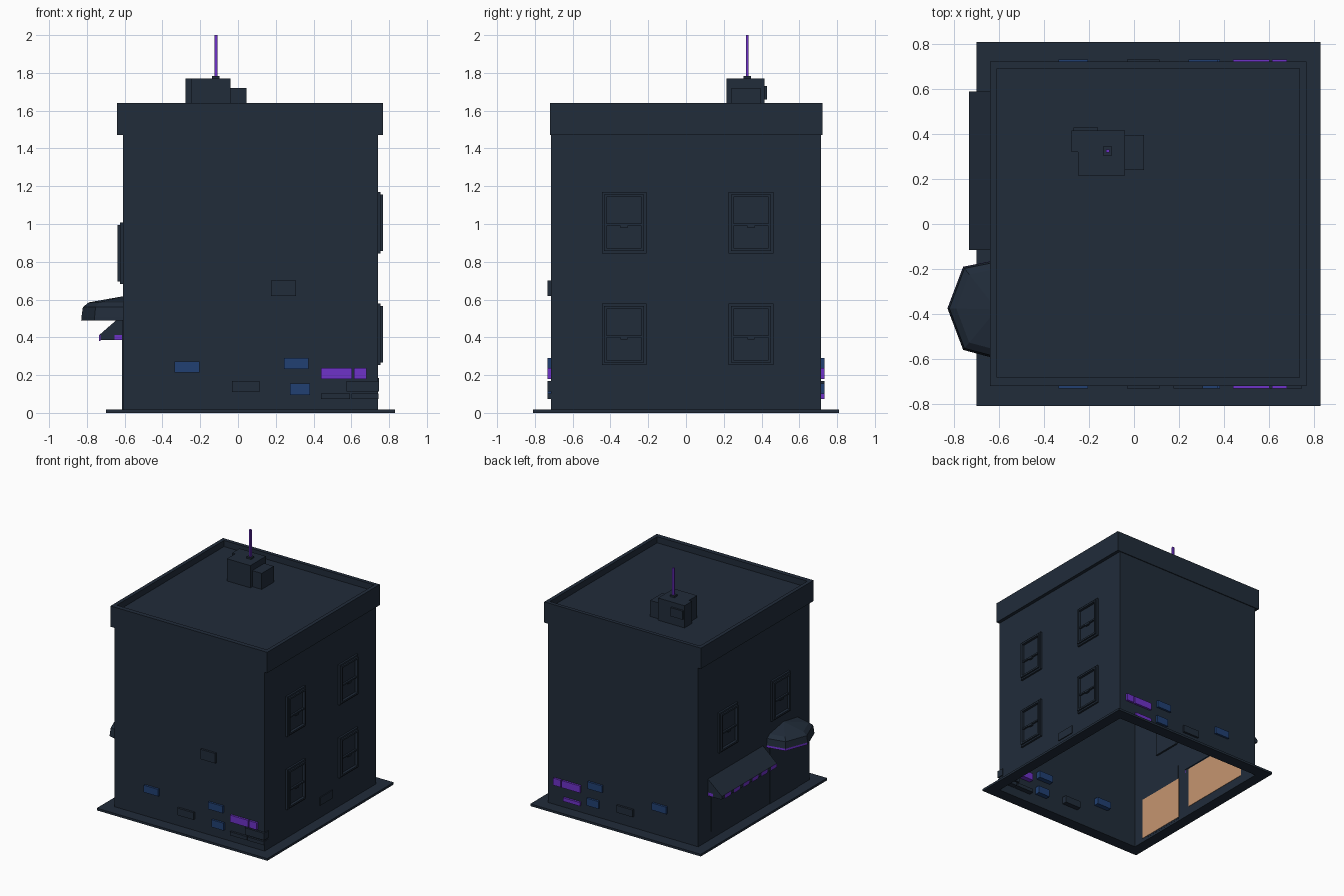
import bpy, bmesh
from mathutils import Vector

if "Cube" in bpy.data.objects:
    bpy.data.objects.remove(bpy.data.objects["Cube"])


def mat(name, rgb):
    m = bpy.data.materials.new(name)
    m.diffuse_color = (*rgb, 1)
    m.use_nodes = True
    m.node_tree.nodes["Principled BSDF"].inputs["Base Color"].default_value = m.diffuse_color
    return m


DARK = mat("dark_slate", (0.015, 0.025, 0.042))
PURPLE = mat("purple", (0.156, 0.032, 0.58))
BLUE = mat("blue", (0.015, 0.051, 0.17))
TAN = mat("tan", (0.56, 0.30, 0.16))


def finish(name, bm, *mats):
    bmesh.ops.recalc_face_normals(bm, faces=bm.faces)
    me = bpy.data.meshes.new(name)
    bm.to_mesh(me)
    bm.free()
    for m in mats:
        me.materials.append(m)
    ob = bpy.data.objects.new(name, me)
    bpy.context.collection.objects.link(ob)
    return ob


def add_box(bm, x0, x1, y0, y1, z0, z1):
    vs = bmesh.ops.create_cube(bm, size=1)["verts"]
    for v in vs:
        v.co = Vector(((x0 + x1) / 2 + v.co.x * (x1 - x0),
                       (y0 + y1) / 2 + v.co.y * (y1 - y0),
                       (z0 + z1) / 2 + v.co.z * (z1 - z0)))
    return vs


def box(name, m, *b):
    bm = bmesh.new()
    add_box(bm, *b)
    return finish(name, bm, m)


def frame(bm, outer, inner, z0, z1):
    """Rectangular ring in plan: outer and inner are (x0, x1, y0, y1)."""
    rings = []
    for x0, x1, y0, y1 in (outer, inner):
        for z in (z0, z1):
            rings.append([bm.verts.new(p) for p in
                          ((x0, y0, z), (x1, y0, z), (x1, y1, z), (x0, y1, z))])
    ob, ot, ib, it = rings
    for a, b in ((ob, ot), (ot, it), (it, ib), (ib, ob)):
        for i in range(4):
            j = (i + 1) % 4
            bm.faces.new((a[i], a[j], b[j], b[i]))


WALL = (-0.61, 0.74, -0.715, 0.715)

# Ground skirt and open-bottomed body
bm = bmesh.new()
frame(bm, (-0.70, 0.83, -0.81, 0.81), WALL, 0, 0.018)
finish("base_skirt", bm, DARK)
bm = bmesh.new()
add_box(bm, *WALL, 0.0, 1.59)
bm.faces.ensure_lookup_table()
bmesh.ops.delete(bm, geom=[f for f in bm.faces if f.calc_center_median().z < 0.01],
                 context="FACES_ONLY")
finish("body_walls", bm, DARK)

# Parapet round the roof
bm = bmesh.new()
frame(bm, (-0.64, 0.767, -0.721, 0.722), (-0.61, 0.737, -0.683, 0.692), 1.472, 1.64)
finish("parapet", bm, DARK)

# Roof machinery and antenna
box("roof_unit", DARK, -0.25, -0.04, 0.215, 0.415, 1.58, 1.77)
box("roof_unit_side", DARK, -0.04, 0.045, 0.24, 0.395, 1.58, 1.72)
box("roof_unit_pipe_box", DARK, -0.277, -0.25, 0.32, 0.415, 1.58, 1.77)
box("roof_vent", DARK, -0.27, -0.16, 0.41, 0.43, 1.66, 1.73)
box("antenna_foot", DARK, -0.137, -0.097, 0.305, 0.345, 1.77, 1.783)
box("antenna", PURPLE, -0.124, -0.109, 0.318, 0.332, 1.78, 2.0)


# Sash windows: outer casing, raised inner frame, recessed panes and latch
def window(name, wall_x, side, yc, z0):
    bm = bmesh.new()

    def part(depth, y0, y1, za, zb):
        xs = sorted((wall_x - side * 0.015, wall_x + side * depth))
        add_box(bm, *xs, yc + y0, yc + y1, z0 + za, z0 + zb)

    for d, w, lo, hi, t in ((0.015, 0.118, 0.0, 0.325, 0.014),
                            (0.027, 0.106, 0.013, 0.312, 0.014)):
        part(d, -w, -w + t, lo, hi)
        part(d, w - t, w, lo, hi)
        part(d, -w + t, w - t, lo, lo + t)
        part(d, -w + t, w - t, hi - t, hi)
    part(0.020, -0.092, 0.092, 0.145, 0.157)
    part(0.024, -0.018, 0.018, 0.135, 0.147)
    part(0.006, -0.095, 0.095, 0.025, 0.30)
    finish(name, bm, DARK)


for yc, tag in ((-0.328, "front"), (0.344, "back")):
    window("right_upper_window_" + tag, 0.74, 1, yc, 0.845)
    window("right_lower_window_" + tag, 0.74, 1, yc, 0.253)
    window("left_window_" + tag, -0.61, -1, yc, 0.683)

# Loose bricks: x0, x1, z0, z1 on the front, most repeated on the back
BRICKS = [
    (-0.335, -0.205, 0.215, 0.272, BLUE, BLUE),
    (0.243, 0.373, 0.233, 0.290, BLUE, BLUE),
    (0.275, 0.382, 0.095, 0.155, BLUE, BLUE),
    (-0.032, 0.113, 0.110, 0.168, DARK, DARK),
    (0.175, 0.308, 0.620, 0.700, DARK, None),
    (0.575, 0.747, 0.113, 0.170, DARK, None),
    (0.600, 0.745, 0.073, 0.102, DARK, None),
    (0.440, 0.592, 0.073, 0.102, DARK, PURPLE),
    (0.440, 0.603, 0.180, 0.237, PURPLE, PURPLE),
    (0.613, 0.680, 0.180, 0.237, PURPLE, PURPLE),
]
for i, (x0, x1, z0, z1, mf, mb) in enumerate(BRICKS):
    box(f"front_brick_{i}", mf, x0, x1, -0.732, -0.675, z0, z1)
    if mb:
        box(f"back_brick_{i}", mb, x0, x1, 0.675, 0.732, z0, z1)
box("right_brick", DARK, 0.70, 0.747, -0.012, 0.153, 0.12, 0.185)

# Shop window and door: tan on the inside, dark panels outside
box("shop_window_inside", TAN, -0.608, -0.605, -0.07, 0.55, 0.07, 0.40)
box("shop_window_panel", DARK, -0.614, -0.609, -0.07, 0.55, 0.08, 0.38)
box("door_inside", TAN, -0.608, -0.605, -0.62, -0.19, 0.03, 0.37)
box("door_panel", DARK, -0.614, -0.609, -0.56, -0.20, 0.018, 0.49)

# Shop awning: sloped wedge with a striped hanging valance
bm = bmesh.new()
ends = [[bm.verts.new((x, y, z)) for x, z in ((-0.605, 0.525), (-0.735, 0.412), (-0.605, 0.412))]
        for y in (-0.115, 0.59)]
for e in ends:
    bm.faces.new(e)
for i in range(3):
    j = (i + 1) % 3
    bm.faces.new((ends[0][i], ends[0][j], ends[1][j], ends[1][i]))
finish("awning", bm, DARK)

bm = bmesh.new()
N = 18


def flap(k, *b):
    fs = {f for v in add_box(bm, *b) for f in v.link_faces}
    for f in fs:
        f.material_index = k


for i in range(N):
    y0, y1 = (-0.115 + 0.705 * (i + k) / N for k in (0, 1))
    flap(0 if i % 3 == 2 else 1, -0.735, -0.727, y0, y1, 0.388 if i % 3 == 2 else 0.38, 0.412)
for y in (-0.115, 0.582):
    flap(0, -0.727, -0.655, y, y + 0.008, 0.385, 0.412)
    flap(1, -0.655, -0.61, y, y + 0.008, 0.385, 0.412)
finish("awning_valance", bm, DARK, PURPLE)

# Faceted half-dome canopy over the door, purple trim on its rear edges
RIM = [(0, 0.22), (-0.15, 0.19), (-0.22, 0.005), (-0.15, -0.18), (0, -0.22)]
bm = bmesh.new()
rings = [[bm.verts.new((-0.61 + x * s, -0.38 + y * s, z)) for x, y in RIM]
         for s, z in ((1.0, 0.49), (0.995, 0.507), (0.96, 0.56), (0.82, 0.585))]
apex = bm.verts.new((-0.61, -0.38, 0.617))
for r, (a, b) in enumerate(zip(rings, rings[1:])):
    for i in range(4):
        f = bm.faces.new((a[i], a[i + 1], b[i + 1], b[i]))
        f.material_index = 1 if r == 0 and i < 2 else 0
for i in range(4):
    bm.faces.new((rings[-1][i], rings[-1][i + 1], apex))
bm.faces.new(rings[0])
finish("door_canopy", bm, DARK, PURPLE)
